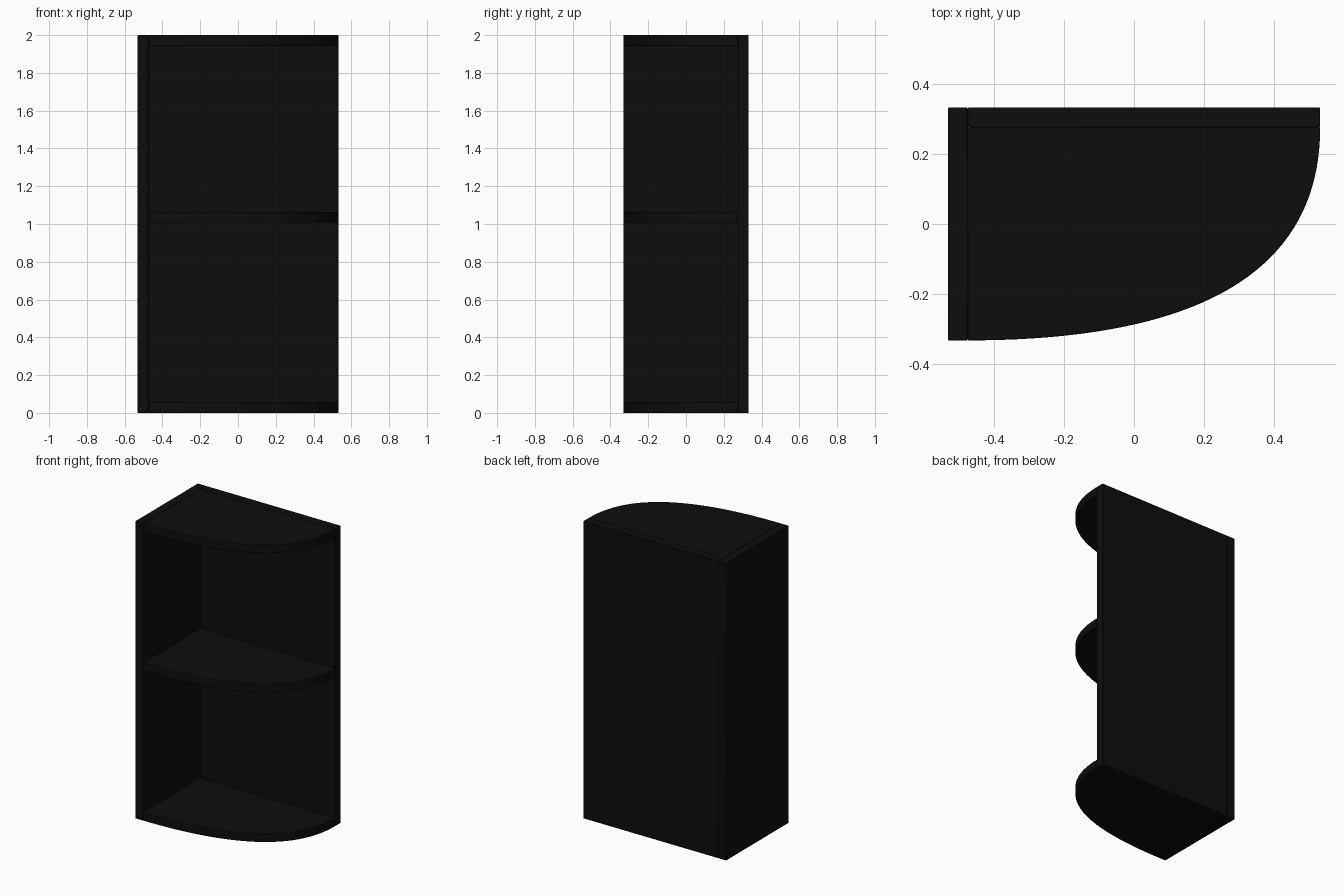
import bpy
import bmesh

cube = bpy.data.objects.get("Cube")
if cube:
    bpy.data.objects.remove(cube, do_unlink=True)

W, D, H, T = 0.531, 0.332, 2.0, 0.057   # half width, half depth, height, board thickness
CURVE_STEPS = 40

black = bpy.data.materials.new("black laminate")
COLOUR = (0.004, 0.004, 0.004, 1)
black.diffuse_color = COLOUR
black.use_nodes = True
black.node_tree.nodes["Principled BSDF"].inputs["Base Color"].default_value = COLOUR


def board(name, outline, z0, z1):
    """Extrude a flat outline upwards and soften its edges slightly."""
    bm = bmesh.new()
    face = bm.faces.new([bm.verts.new((x, y, z0)) for x, y in outline])
    top = bmesh.ops.extrude_face_region(bm, geom=[face])["geom"]
    verts = [g for g in top if isinstance(g, bmesh.types.BMVert)]
    bmesh.ops.translate(bm, verts=verts, vec=(0, 0, z1 - z0))
    bmesh.ops.recalc_face_normals(bm, faces=bm.faces)
    mesh = bpy.data.meshes.new(name)
    bm.to_mesh(mesh)
    bm.free()
    mesh.materials.append(black)
    obj = bpy.data.objects.new(name, mesh)
    bpy.context.collection.objects.link(obj)
    bevel = obj.modifiers.new("soft edges", "BEVEL")
    bevel.width = 0.003
    bevel.segments = 2
    bevel.limit_method = "ANGLE"
    bpy.ops.object.select_all(action="DESELECT")
    obj.select_set(True)
    bpy.context.view_layer.objects.active = obj
    bpy.ops.object.shade_smooth_by_angle()
    return obj


def rectangle(x0, x1, y0, y1):
    return [(x0, y0), (x1, y0), (x1, y1), (x0, y1)]


# Upright panels
inner_x, inner_y = -W + T, D - T
board("side_panel", rectangle(-W, inner_x, -D, D), 0, H)
board("back_panel", rectangle(inner_x, W, inner_y, D), 0, H)

# Shelf outline: square inner corner, curved front sweeping to the free end
shelf = [(inner_x, inner_y)]
for i in range(CURVE_STEPS + 1):
    t = i / CURVE_STEPS
    shelf.append((inner_x + (W - inner_x) * (2 * t - t * t),
                  inner_y - (inner_y + D) * (1 - t * t)))

for name, z in (("bottom_shelf", 0), ("middle_shelf", 1.007), ("top_shelf", H - T)):
    board(name, shelf, z, z + T)
